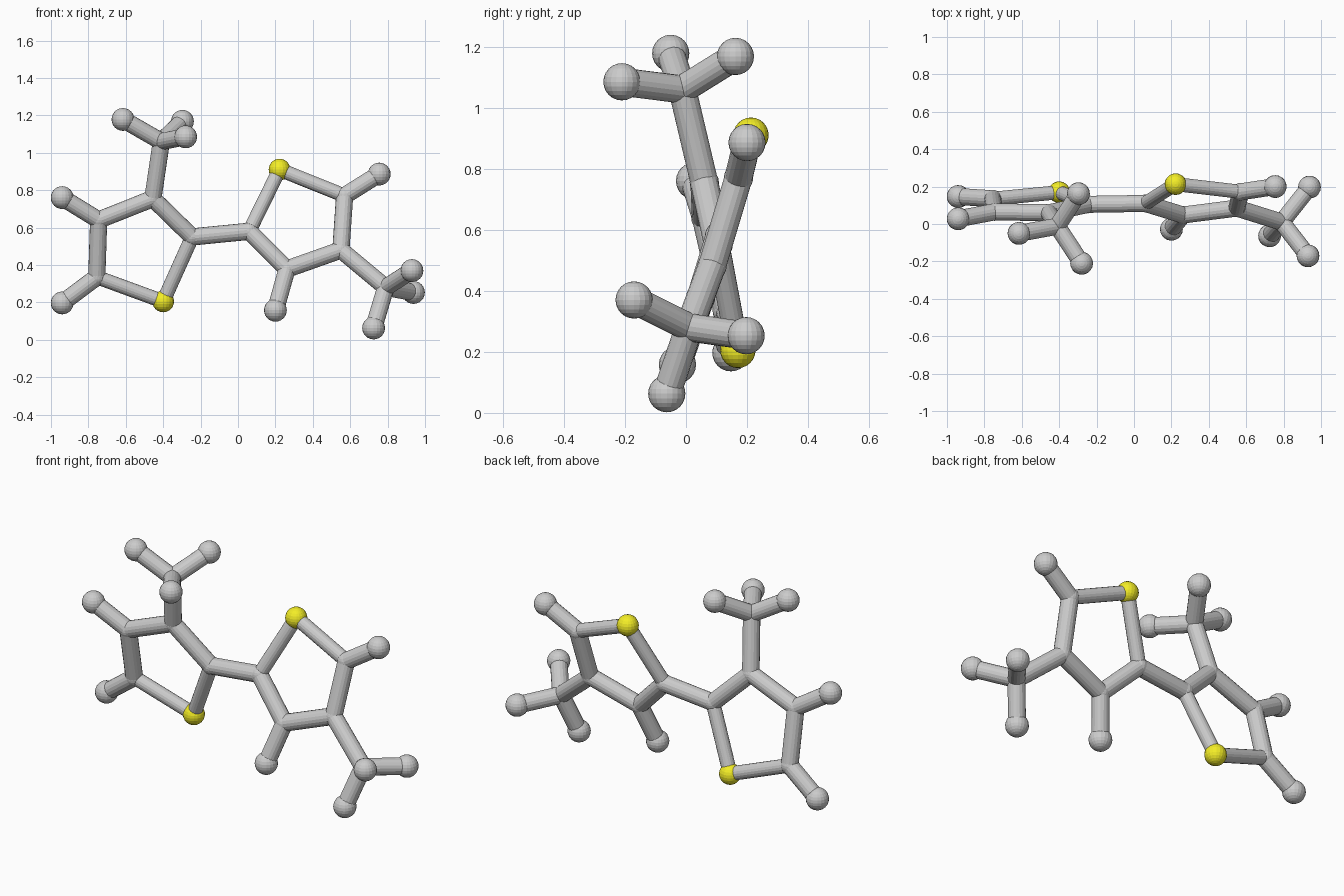
import bpy
from mathutils import Vector

if "Cube" in bpy.data.objects:
    bpy.data.objects.remove(bpy.data.objects["Cube"])

# Joint positions, one small table per five-sided ring and its branches
LEFT = {
    "ring_link": (-0.245, 0.105, 0.55),
    "ring_branch": (-0.455, 0.06, 0.755),
    "ring_upper": (-0.745, 0.065, 0.64),
    "ring_lower": (-0.755, 0.135, 0.335),
    "yellow": (-0.40, 0.17, 0.205),
    "tip_upper": (-0.94, 0.028, 0.76),
    "tip_lower": (-0.94, 0.147, 0.197),
    "tripod": (-0.41, -0.012, 1.06),
    "leg_a": (-0.615, -0.05, 1.178),
    "leg_b": (-0.297, 0.162, 1.168),
    "leg_c": (-0.28, -0.21, 1.085),
}
RIGHT = {
    "ring_link": (0.06, 0.11, 0.58),
    "yellow": (0.222, 0.213, 0.91),
    "ring_upper": (0.57, 0.172, 0.77),
    "ring_branch": (0.55, 0.085, 0.48),
    "ring_lower": (0.262, 0.048, 0.378),
    "tip_upper": (0.755, 0.2, 0.886),
    "tip_lower": (0.2, -0.028, 0.158),
    "tripod": (0.79, 0.01, 0.28),
    "leg_a": (0.93, -0.17, 0.37),
    "leg_b": (0.938, 0.197, 0.253),
    "leg_c": (0.725, -0.063, 0.063),
}
BRANCHES = [("ring_upper", "tip_upper"), ("ring_lower", "tip_lower"),
            ("ring_branch", "tripod"), ("tripod", "leg_a"),
            ("tripod", "leg_b"), ("tripod", "leg_c")]
LEFT_RING = ["ring_link", "ring_branch", "ring_upper", "ring_lower", "yellow"]
RIGHT_RING = ["ring_link", "yellow", "ring_upper", "ring_branch", "ring_lower"]

yellow = bpy.data.materials.new("yellow")
yellow.diffuse_color = (0.9, 0.85, 0.02, 1)
yellow.use_nodes = True
yellow.node_tree.nodes["Principled BSDF"].inputs["Base Color"].default_value = yellow.diffuse_color


def ball(name, pos, radius, material=None):
    bpy.ops.mesh.primitive_uv_sphere_add(segments=20, ring_count=12,
                                         radius=radius, location=pos)
    obj = bpy.context.object
    obj.name = name
    if material:
        obj.data.materials.append(material)


def stick(name, start, end, radius):
    a, b = Vector(start), Vector(end)
    bpy.ops.mesh.primitive_cylinder_add(vertices=18, radius=radius,
                                        depth=(b - a).length,
                                        location=(a + b) / 2)
    obj = bpy.context.object
    obj.name = name
    obj.rotation_mode = 'QUATERNION'
    obj.rotation_quaternion = (b - a).to_track_quat('Z', 'Y')


def half(side, joints, ring):
    # Balls: large free tips, yellow ring corner, flush joints elsewhere
    for key, pos in joints.items():
        if key == "yellow":
            ball(f"{side}_yellow_ball", pos, 0.058, yellow)
        elif key.startswith(("tip", "leg")):
            ball(f"{side}_{key}_ball", pos, 0.061)
        else:
            ball(f"{side}_{key}_joint", pos, 0.048)
    # Sticks: closed ring plus branches, thinner next to the yellow ball
    for a, b in list(zip(ring, ring[1:] + ring[:1])) + BRANCHES:
        radius = 0.038 if "yellow" in (a, b) else 0.046
        stick(f"{side}_{a}_to_{b}_stick", joints[a], joints[b], radius)


half("left", LEFT, LEFT_RING)
half("right", RIGHT, RIGHT_RING)

# Bridge between the two rings
stick("bridge_stick", LEFT["ring_link"], RIGHT["ring_link"], 0.046)
